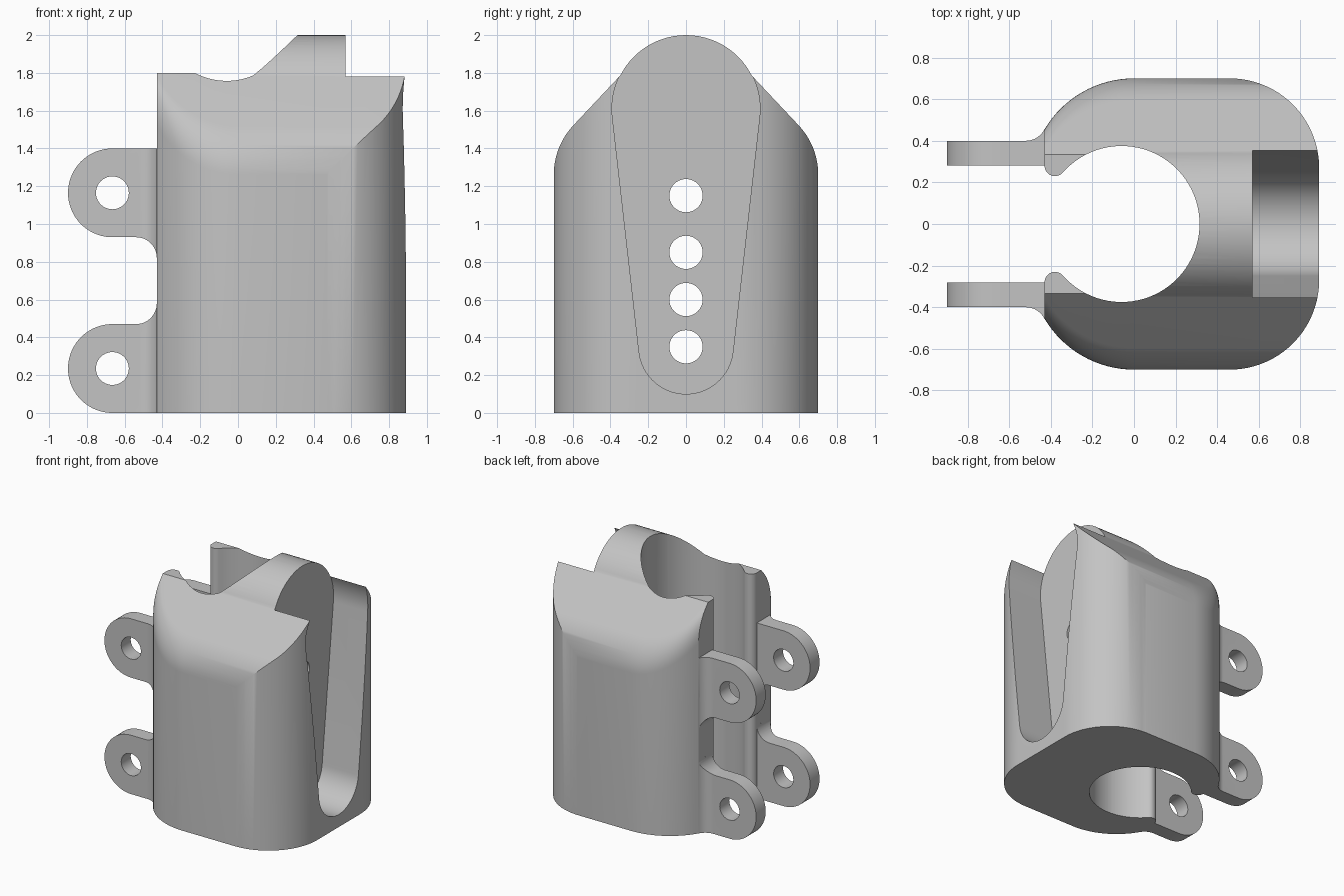
import bpy, bmesh, math
from math import cos, sin, radians, sqrt

if "Cube" in bpy.data.objects:
    bpy.data.objects.remove(bpy.data.objects["Cube"])

grey = bpy.data.materials.new("plain grey")
grey.diffuse_color = (0.55, 0.55, 0.55, 1)
grey.use_nodes = True
grey.node_tree.nodes["Principled BSDF"].inputs["Base Color"].default_value = grey.diffuse_color


def arc(cx, cy, r, a0, a1, n=16):
    """Points along an arc, angles in degrees."""
    return [(cx + r * cos(radians(a0 + (a1 - a0) * i / n)),
             cy + r * sin(radians(a0 + (a1 - a0) * i / n))) for i in range(n + 1)]


def loft(name, rings):
    """Closed solid through a row of matching rings."""
    bm = bmesh.new()
    vs = [[bm.verts.new(p) for p in ring] for ring in rings]
    n = len(vs[0])
    for a, b in zip(vs, vs[1:]):
        for i in range(n):
            j = (i + 1) % n
            bm.faces.new((a[i], a[j], b[j], b[i]))
    bm.faces.new(vs[0])
    bm.faces.new(vs[-1])
    bmesh.ops.recalc_face_normals(bm, faces=bm.faces)
    me = bpy.data.meshes.new(name)
    bm.to_mesh(me)
    bm.free()
    me.materials.append(grey)
    ob = bpy.data.objects.new(name, me)
    bpy.context.collection.objects.link(ob)
    return ob


def prism(name, pts, axis, lo, hi):
    place = {'x': lambda a, b, t: (t, a, b),
             'y': lambda a, b, t: (a, t, b),
             'z': lambda a, b, t: (a, b, t)}[axis]
    return loft(name, [[place(a, b, t) for a, b in pts] for t in (lo, hi)])


def boolean(ob, tool, op):
    m = ob.modifiers.new("cut", 'BOOLEAN')
    m.object, m.operation, m.solver = tool, op, 'EXACT'
    bpy.context.view_layer.objects.active = ob
    bpy.ops.object.modifier_apply(modifier=m.name)
    bpy.data.objects.remove(tool)


def smooth(ob):
    bpy.ops.object.select_all(action='DESELECT')
    ob.select_set(True)
    bpy.context.view_layer.objects.active = ob
    bpy.ops.object.shade_smooth_by_angle(angle=radians(30))


# Body: house-shaped sections with rounded eaves, narrowing toward the open side
NY, NZ, D, R = 0.727, 0.686, 1.478, 0.38     # roof plane and eave radius
TILT = math.degrees(math.atan2(NZ, NY))


def section(x, y):
    zc = (D - R - NY * (y - R)) / NZ
    half = [(y, 0)] + arc(y - R, zc, R, 0, TILT, 14) + [(0.335, 1.8)]
    return [(x, a, b) for a, b in half] + [(x, -a, b) for a, b in reversed(half)]


xs = [-0.5 * sin(radians(59.3 * (1 - i / 16))) for i in range(17)]
rings = [section(x, 0.2 + sqrt(0.25 - x * x)) for x in xs]
body = loft("body", rings + [section(0.95, 0.7)])

# Rounded ridge above the bore
ridge = prism("ridge", arc(0, 1.61, 0.39, 0, 360, 72)[:-1], 'x', -0.06, 0.7)
boolean(body, ridge, 'UNION')

# Rounded vertical corners on the closed side
corner = [(-1, 0.9), (0.3, 0.75)] + arc(0.46, 0.27, 0.43, 88, 0, 20)
plan = corner + [(x, -y) for x, y in reversed(corner)]
boolean(body, prism("corner_cutter", plan, 'z', -0.5, 2.5), 'INTERSECT')

# Bore with a slot that opens between two rounded lips
ang = math.degrees(math.atan2(0.28, 0.32))
lip = [(-1, -0.28)] + arc(-0.38, -0.28, 0.05, 180, ang, 14)
bore = arc(-0.06, 0, 0.375, 180 + ang, 540 - ang, 64)[1:-1]
slot = lip + bore + [(x, -y) for x, y in reversed(lip)]
boolean(body, prism("bore_cutter", slot, 'z', -0.5, 2.5), 'DIFFERENCE')

# Tapered channel sunk into the closed side
r0, r1, z0, z1 = 0.25, 0.392, 0.35, 1.61
t = math.degrees(math.asin((r1 - r0) / (z1 - z0)))
channel = arc(0, z1, r1, -t, 180 + t, 48) + arc(0, z0, r0, 180 + t, 360 - t, 32)
boolean(body, prism("channel_cutter", channel, 'x', 0.57, 1.2), 'DIFFERENCE')

# Row of holes from the channel into the bore
for z in (0.35, 0.6, 0.85, 1.15):
    hole = prism("hole_cutter", arc(0, z, 0.088, 0, 360, 40)[:-1], 'x', 0.1, 0.8)
    boolean(body, hole, 'DIFFERENCE')
smooth(body)

# Four clamp lugs with flared roots and bolt holes
side = ([(-0.425, 0)] + arc(-0.665, 0.235, 0.235, 270, 90, 36)
        + arc(-0.54, 0.58, 0.11, 270, 360, 12) + [(-0.425, 0.58)])
flare = ([(-1, 0.28), (-1, 0.4)] + arc(-0.52, 0.5, 0.1, 270, 333, 12)
         + [(-0.41, 0.455), (-0.41, 0.28)])
for level in ("lower", "upper"):
    for where, s in (("back", 1), ("front", -1)):
        flip = (lambda z: 1.4 - z) if level == "upper" else (lambda z: z)
        lug = prism(f"{level}_{where}_lug", [(x, flip(z)) for x, z in side],
                    'y', s * 0.2, s * 0.6)
        boolean(lug, prism("flare_cutter", [(x, s * y) for x, y in flare],
                           'z', -0.5, 2), 'INTERSECT')
        bolt = arc(-0.665, flip(0.235), 0.087, 0, 360, 40)[:-1]
        boolean(lug, prism("bolt_cutter", bolt, 'y', s * 0.1, s * 0.7), 'DIFFERENCE')
        smooth(lug)
